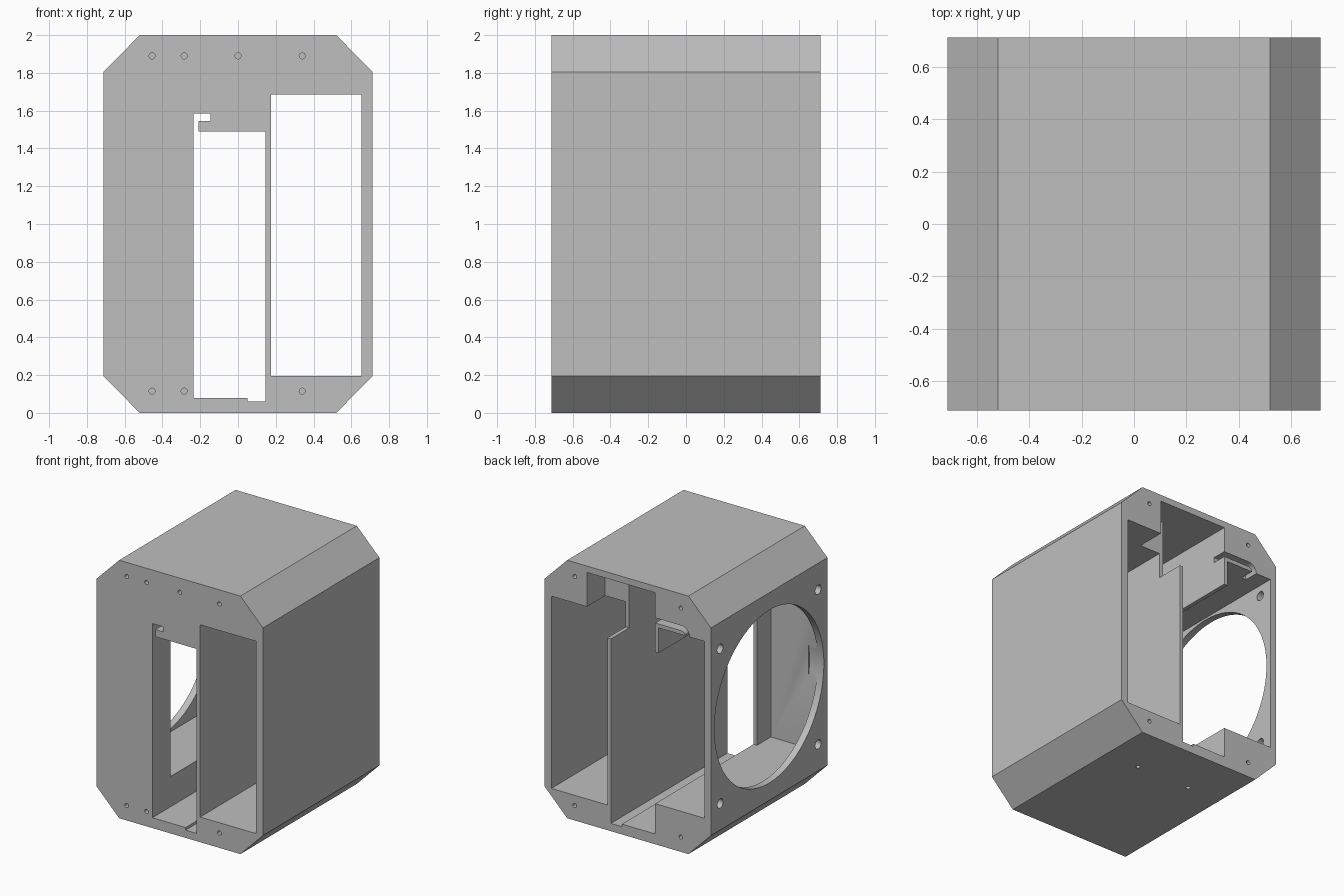
import bpy, bmesh, math
from mathutils import Matrix

cube = bpy.data.objects.get("Cube")
if cube:
    bpy.data.objects.remove(cube, do_unlink=True)

grey = bpy.data.materials.new("light grey")
grey.use_nodes = True
colour = (0.52, 0.52, 0.52, 1)
grey.diffuse_color = colour
grey.node_tree.nodes["Principled BSDF"].inputs["Base Color"].default_value = colour


def finish(bm, name):
    bmesh.ops.recalc_face_normals(bm, faces=bm.faces)
    mesh = bpy.data.meshes.new(name)
    bm.to_mesh(mesh)
    bm.free()
    obj = bpy.data.objects.new(name, mesh)
    bpy.context.collection.objects.link(obj)
    mesh.materials.append(grey)
    return obj


def prism(name, profile, y0, y1):
    """Extrude an x-z profile along y."""
    bm = bmesh.new()
    face = bm.faces.new([bm.verts.new((x, y0, z)) for x, z in profile])
    moved = bmesh.ops.extrude_face_region(bm, geom=[face])["geom"]
    bmesh.ops.translate(bm, vec=(0, y1 - y0, 0),
                        verts=[v for v in moved if isinstance(v, bmesh.types.BMVert)])
    return finish(bm, name)


def rect(x0, x1, z0, z1):
    return [(x0, z0), (x1, z0), (x1, z1), (x0, z1)]


def cylinder(name, centre, radius, length, axis, sides=20):
    bm = bmesh.new()
    turn = {"X": Matrix.Rotation(math.pi / 2, 4, "Y"),
            "Y": Matrix.Rotation(math.pi / 2, 4, "X"),
            "Z": Matrix.Identity(4)}[axis]
    bmesh.ops.create_cone(bm, cap_ends=True, segments=sides, radius1=radius,
                          radius2=radius, depth=length,
                          matrix=Matrix.Translation(centre) @ turn)
    return finish(bm, name)


def cut(body, cutter):
    mod = body.modifiers.new("cut", "BOOLEAN")
    mod.operation, mod.solver, mod.object = "DIFFERENCE", "EXACT", cutter
    bpy.context.view_layer.objects.active = body
    bpy.ops.object.modifier_apply(modifier=mod.name)
    bpy.data.objects.remove(cutter, do_unlink=True)


# Chamfered outer block
HALF, FLAT, LOW, OUT = 0.713, 0.52, 0.195, 0.8
housing = prism("housing", [(-FLAT, 0), (FLAT, 0), (HALF, LOW), (HALF, 2 - LOW),
                            (FLAT, 2), (-FLAT, 2), (-HALF, 2 - LOW), (-HALF, LOW)],
                -HALF, HALF)

# Straight-through bays, the centre one with a stepped floor
cut(housing, prism("side_bay", rect(0.175, 0.655, LOW, 1.685), -OUT, OUT))
cut(housing, prism("centre_bay", [(-0.235, 0.08), (0.05, 0.08), (0.05, 0.06),
                                  (0.145, 0.06), (0.145, 1.49), (-0.235, 1.49)],
                   -OUT, OUT))

# Tall rear part of the centre bay and the shallow rear recess
cut(housing, prism("upper_bay", rect(-0.235, 0.145, 1.4, 1.95), -0.49, OUT))
cut(housing, prism("rear_recess", [(0.1, 1.49), (0.18, 1.49), (0.18, 1.66), (0.35, 1.66),
                                   (0.35, 1.95), (0.1, 1.95)], 0.49, OUT))

# Fan chamber and its opening into the centre bay
cut(housing, prism("fan_chamber", rect(-0.66, -0.265, 0.315, 1.685), -0.66, OUT))
cut(housing, prism("inner_opening", rect(-0.3, -0.2, 0.315, 1.49), -0.49, OUT))
cut(housing, cylinder("fan_hole", (-0.69, 0, 1), 0.67, 0.2, "X", 96))

# Hooked cable notch at the front
cut(housing, prism("cable_notch", [(-0.235, 1.45), (-0.21, 1.45), (-0.21, 1.545),
                                   (-0.145, 1.545), (-0.145, 1.585), (-0.235, 1.585)],
                   -OUT, -0.4))


# Curved cable groove at the back
def arc(radius, steps=8):
    return [(-0.46 - radius * math.sin(a), 1.685 + radius * math.cos(a))
            for a in [i * math.pi / 2 / steps for i in range(steps + 1)]]


groove = ([(-0.22, 1.755)] + arc(0.07) + [(-0.53, 1.66), (-0.49, 1.66)]
          + arc(0.03)[::-1] + [(-0.22, 1.715)])
cut(housing, prism("cable_groove", groove, 0.6, OUT))

# Screw holes in the front, back, base and fan side
for z, columns in ((1.89, (-0.455, -0.285, 0, 0.34)), (0.115, (-0.455, -0.285, 0.34))):
    for x in columns:
        cut(housing, cylinder("front_screw", (x, -HALF, z), 0.016, 0.2, "Y"))
    for x in (-0.455, 0.455):
        cut(housing, cylinder("back_screw", (x, HALF, z), 0.016, 0.2, "Y"))
for x in (-0.23, 0.23):
    cut(housing, cylinder("base_screw", (x, 0.32, 0), 0.016, 0.08, "Z"))
for y in (-0.6, 0.6):
    for z in (0.4, 1.6):
        cut(housing, cylinder("fan_screw", (-0.69, y, z), 0.036, 0.2, "X"))

# Crisp edges, smooth round holes
bpy.ops.object.select_all(action="DESELECT")
housing.select_set(True)
bpy.context.view_layer.objects.active = housing
bpy.ops.object.shade_smooth_by_angle(angle=math.radians(25))
